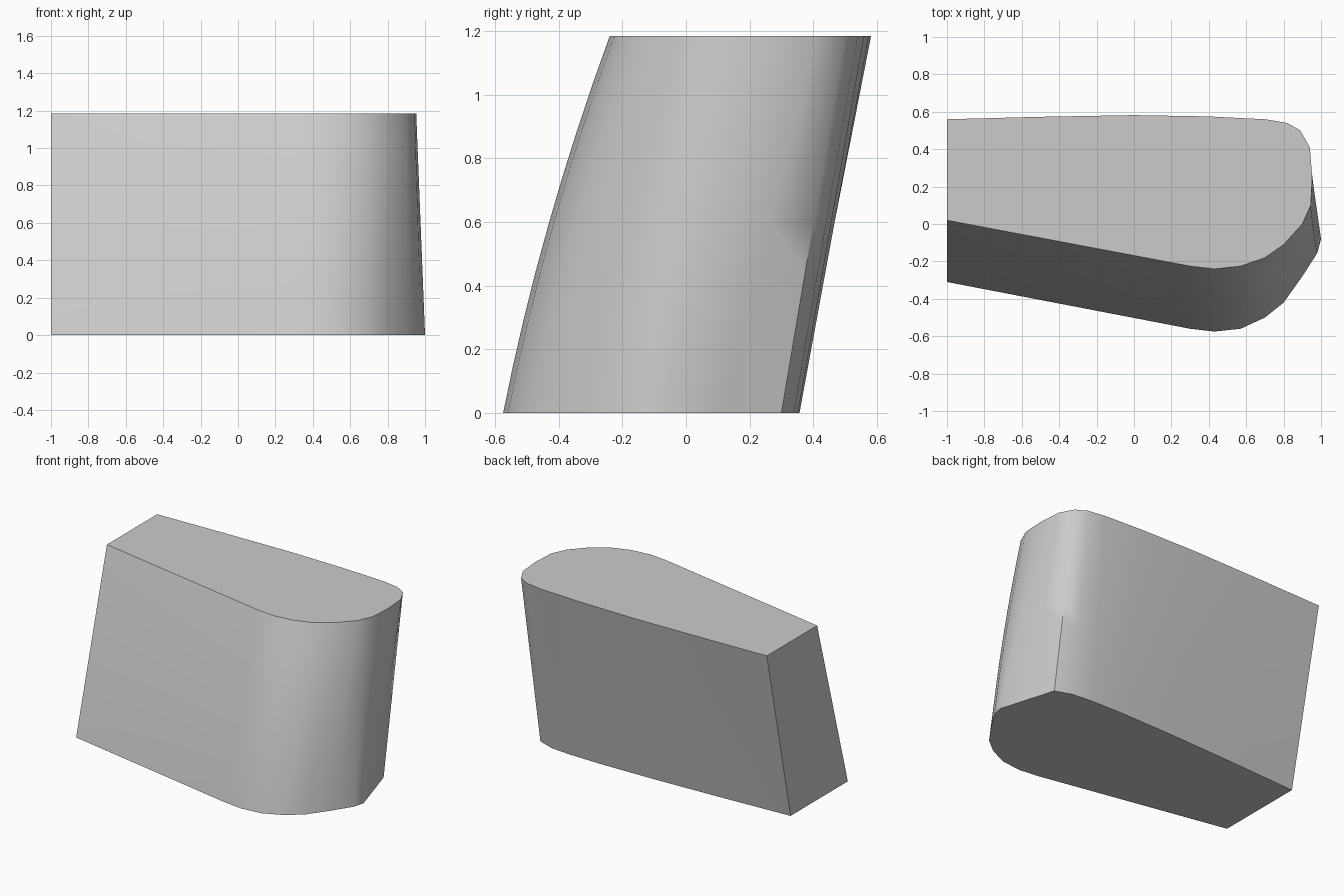
import bpy
import bmesh
import math

cube = bpy.data.objects.get("Cube")
if cube:
    bpy.data.objects.remove(cube)

HEIGHT = 1.185
RINGS = 8
BULGE = 0.025

# Outline from the back corner round the nose to the front corner: bottom, top
PROFILE = [
    ((-1, .305), (-1, .56)),
    ((-.5, .33), (-.5, .573)),
    ((0, .35), (0, .582)),
    ((.4, .357), (.4, .575)),
    ((.63, .352), (.7, .56)),
    ((.77, .34), (.82, .54)),
    ((.885, .3), (.89, .5)),
    ((.94, .12), (.94, .41)),
    ((1, -.08), (.953, .25)),
    ((.98, -.155), (.945, .1)),
    ((.9, -.28), (.9, 0)),
    ((.8, -.42), (.8, -.11)),
    ((.7, -.5), (.7, -.18)),
    ((.57, -.56), (.57, -.225)),
    ((.43, -.575), (.43, -.24)),
    ((.3, -.56), (.3, -.225)),
    ((-1, -.31), (-1, .02)),
]
NOSE = 9  # first outline point on the bowed front side


def ring_points(t):
    """Outline at height fraction t, with the front side bowed outward."""
    for i, (low, high) in enumerate(PROFILE):
        x = low[0] + (high[0] - low[0]) * t
        y = low[1] + (high[1] - low[1]) * t
        if i >= NOSE:
            y -= BULGE * 4 * t * (1 - t) * min(1, (x + 1) / 1.3)
        yield x, y, HEIGHT * t


# Leaning block lofted between the two outlines
bm = bmesh.new()
rings = [[bm.verts.new(p) for p in ring_points(k / RINGS)]
         for k in range(RINGS + 1)]
count = len(PROFILE)
for low, high in zip(rings, rings[1:]):
    for i in range(count):
        j = (i + 1) % count
        bm.faces.new((low[i], low[j], high[j], high[i]))
bm.faces.new(rings[0])
bm.faces.new(rings[-1])
bmesh.ops.recalc_face_normals(bm, faces=bm.faces)

mesh = bpy.data.meshes.new("leaning_block")
bm.to_mesh(mesh)
bm.free()
block = bpy.data.objects.new("leaning_block", mesh)
bpy.context.collection.objects.link(block)

# Plain grey surface
grey = bpy.data.materials.new("light_grey")
grey.use_nodes = True
grey.diffuse_color = (0.6, 0.6, 0.6, 1)
grey.node_tree.nodes["Principled BSDF"].inputs["Base Color"].default_value = (0.6, 0.6, 0.6, 1)
mesh.materials.append(grey)

# Smooth walls with sharp rims and end corners
bpy.ops.object.select_all(action="DESELECT")
block.select_set(True)
bpy.context.view_layer.objects.active = block
bpy.ops.object.shade_smooth_by_angle(angle=math.radians(45))
